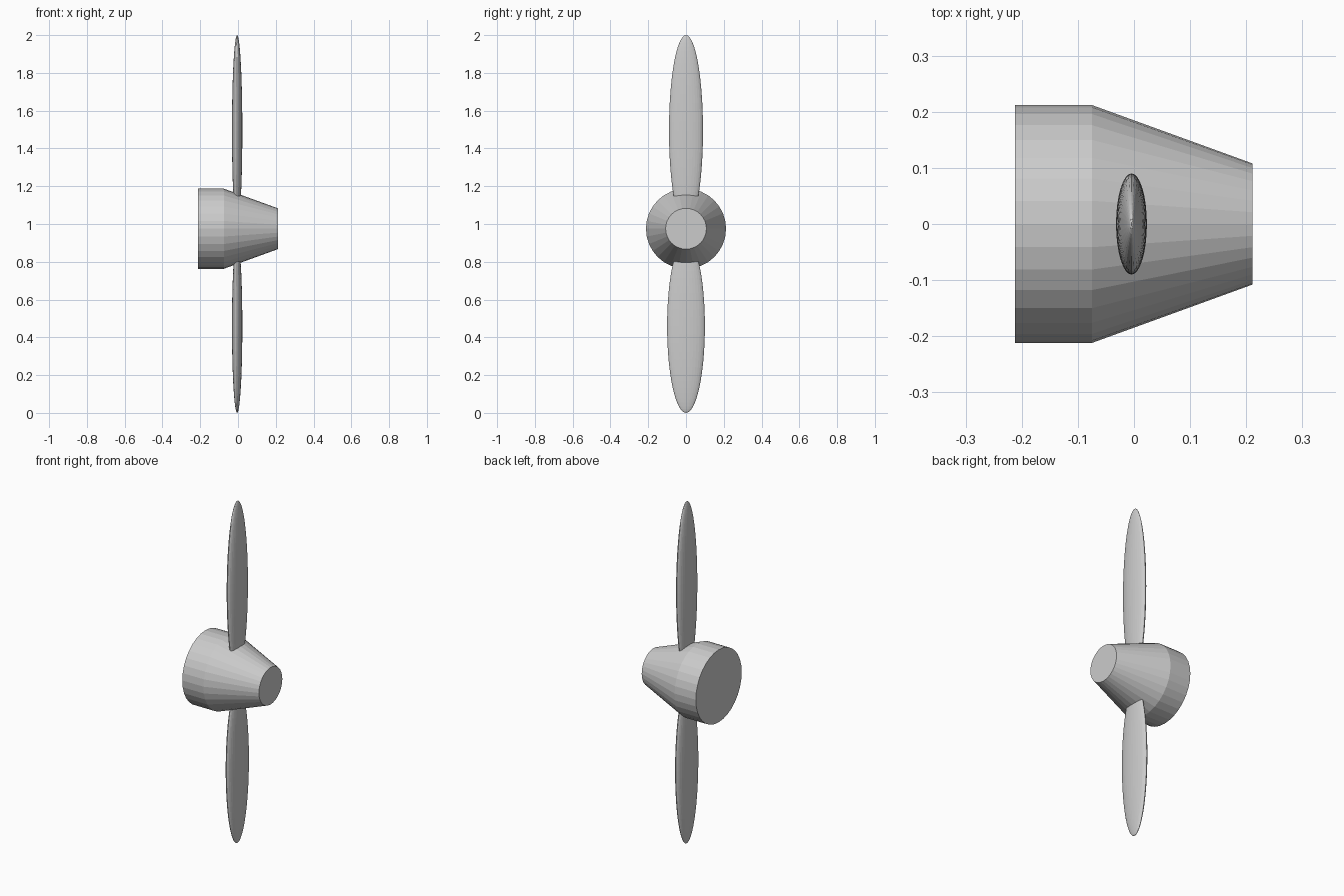
import bpy
import bmesh
from math import cos, sin, tau

if "Cube" in bpy.data.objects:
    bpy.data.objects.remove(bpy.data.objects["Cube"])

HUB_Z = 0.975
SIDES = 32


def lathe_x(name, profile, sides, z):
    """Closed solid of revolution about the x axis; profile holds (x, radius)."""
    bm = bmesh.new()
    rings = [[bm.verts.new((x, r * cos(tau * i / sides), z + r * sin(tau * i / sides)))
              for i in range(sides)] for x, r in profile]
    for a, b in zip(rings, rings[1:]):
        for i in range(sides):
            j = (i + 1) % sides
            bm.faces.new((a[i], a[j], b[j], b[i]))
    bm.faces.new(rings[0])
    bm.faces.new(rings[-1])
    bmesh.ops.recalc_face_normals(bm, faces=bm.faces)
    mesh = bpy.data.meshes.new(name)
    bm.to_mesh(mesh)
    bm.free()
    obj = bpy.data.objects.new(name, mesh)
    bpy.context.collection.objects.link(obj)
    return obj


def blade(name, z, half_size, y=0.0):
    """Flattened ellipsoid blade whose root is buried in the hub."""
    bpy.ops.mesh.primitive_uv_sphere_add(segments=32, ring_count=32, radius=1,
                                         location=(-0.0045, y, z))
    obj = bpy.context.object
    obj.name = name
    obj.scale = half_size
    bpy.ops.object.transform_apply(location=False, rotation=False, scale=True)
    return obj


# Hub: short cylinder tapering to a blunt nose
lathe_x("hub", [(-0.212, 0.212), (-0.075, 0.212), (0.211, 0.108)], SIDES, HUB_Z)

# Blades: the lower one is slightly broader and shorter
blade("upper_blade", 1.494, (0.0275, 0.09, 0.506))
blade("lower_blade", 0.459, (0.0275, 0.10, 0.459))
